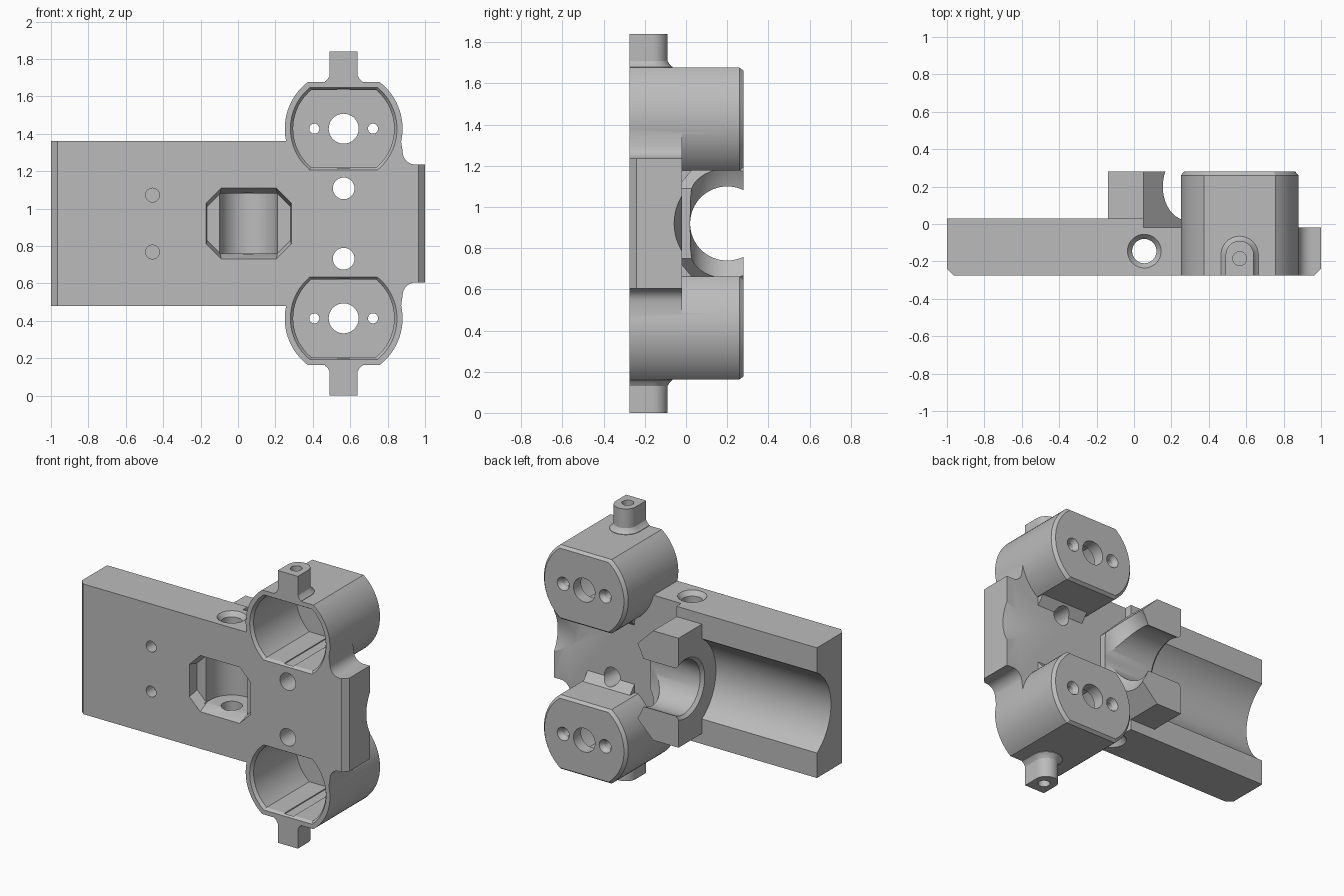
import bpy, bmesh, math

cube = bpy.data.objects.get("Cube")
if cube:
    bpy.data.objects.remove(cube, do_unlink=True)

grey = bpy.data.materials.new("plain_grey")
grey.use_nodes = True
grey.diffuse_color = (0.5, 0.5, 0.5, 1)
grey.node_tree.nodes["Principled BSDF"].inputs["Base Color"].default_value = (0.5, 0.5, 0.5, 1)

MID = 0.92      # height of the mirror plane
POD_X = 0.565   # centre of the two motor pods
FRONT, BACK = -0.275, 0.28


def loft(name, axis, layers):
    """Solid through a list of (offset, outline) layers along an axis."""
    place = {"x": lambda o, u, v: (o, u, v),
             "y": lambda o, u, v: (u, o, v),
             "z": lambda o, u, v: (u, v, o)}[axis]
    bm = bmesh.new()
    rings = [[bm.verts.new(place(o, u, v)) for u, v in pts] for o, pts in layers]
    for a, b in zip(rings, rings[1:]):
        for i in range(len(a)):
            j = (i + 1) % len(a)
            bm.faces.new((a[i], a[j], b[j], b[i]))
    bm.faces.new(rings[0])
    bm.faces.new(rings[-1])
    bmesh.ops.recalc_face_normals(bm, faces=bm.faces[:])
    mesh = bpy.data.meshes.new(name)
    bm.to_mesh(mesh)
    bm.free()
    mesh.materials.append(grey)
    ob = bpy.data.objects.new(name, mesh)
    bpy.context.collection.objects.link(ob)
    return ob


def rect(u0, u1, v0, v1):
    return [(u0, v0), (u1, v0), (u1, v1), (u0, v1)]


def circle(u, v, r, n=64):
    return [(u + r * math.cos(2 * math.pi * i / n), v + r * math.sin(2 * math.pi * i / n)) for i in range(n)]


def flat_circle(u, v, r, flat, n=24):
    """Circle cut by a flat above and below."""
    a = math.asin(flat / r)
    right = [-a + 2 * a * i / n for i in range(n + 1)]
    angles = right + [t + math.pi for t in right]
    return [(u + r * math.cos(t), v + r * math.sin(t)) for t in angles]


def octagon(u0, u1, v0, v1, c):
    return [(u0 + c, v0), (u1 - c, v0), (u1, v0 + c), (u1, v1 - c),
            (u1 - c, v1), (u0 + c, v1), (u0, v1 - c), (u0, v0 + c)]


def combine(body, tool, operation):
    mod = body.modifiers.new("combine", "BOOLEAN")
    mod.operation = operation
    mod.solver = "EXACT"
    mod.object = tool
    bpy.context.view_layer.objects.active = body
    bpy.ops.object.modifier_apply(modifier=mod.name)
    bpy.data.objects.remove(tool, do_unlink=True)


def add(axis, *layers):
    combine(body, loft("part", axis, layers), "UNION")


def cut(axis, *layers):
    combine(body, loft("cutter", axis, layers), "DIFFERENCE")


def plate_outline(x0, x1):
    """Upper half with a concave step down to the end, mirrored below."""
    top = [(x0, 1.36), (0.872, 1.36), (0.88, 1.305)]
    for i in range(1, 9):
        t = math.pi + i * math.pi / 16
        top.append((0.95 + 0.07 * math.cos(t), 1.305 + 0.07 * math.sin(t)))
    top.append((x1, 1.235))
    return top + [(x, 2 * MID - z) for x, z in reversed(top)]


# Main plate with chamfered front ends
body = loft("bracket_body", "y", [(FRONT, plate_outline(-0.965, 0.965)),
                                  (-0.24, plate_outline(-1, 1)),
                                  (-0.02, plate_outline(-1, 1))])
add("y", (-0.1, rect(-1, 0.05, 0.48, 1.36)), (0.03, rect(-1, 0.05, 0.48, 1.36)))

# Collar block behind the plate
block = [(-0.14, 0.55), (0.05, 0.55), (0.25, 0.75), (0.25, 1.09), (0.05, 1.29), (-0.14, 1.29)]
add("y", (-0.1, block), (BACK, block))

# Wide channel, narrow bore, ring-shaped relief and end scoop
cut("x", (-1.1, circle(0.2, MID, 0.32)), (-0.14, circle(0.2, MID, 0.32)))
cut("x", (-0.2, circle(0.2, MID, 0.2)), (-0.14, circle(0.2, MID, 0.2)),
    (-0.12, circle(0.2, MID, 0.18)), (0.5, circle(0.2, MID, 0.18)))
relief = []
for i in range(15):
    t = -math.pi / 2 + i * math.pi / 20
    relief.append((0.2 + 0.18 * math.sin(t), circle(POD_X, MID, 0.31 + 0.18 * math.cos(t), 96)))
cut("y", *relief)
cut("x", (0.75, circle(0.2, MID, 0.2)), (1.01, circle(0.2, MID, 0.26)))

# Roller pocket in the front, with its vertical axle hole
cut("y", (-0.3, octagon(-0.17, 0.285, 0.73, 1.11, 0.08)),
    (FRONT, octagon(-0.17, 0.285, 0.73, 1.11, 0.08)),
    (-0.2, octagon(-0.165, 0.28, 0.76, 1.08, 0.07)))
cut("z", (0.76, circle(0.055, -0.145, 0.155)), (1.08, circle(0.055, -0.145, 0.155)))
cut("y", (-0.25, rect(-0.1, 0.21, 0.76, 1.08)), (-0.145, rect(-0.1, 0.21, 0.76, 1.08)))
cut("z", (0.47, circle(0.055, -0.145, 0.09)), (0.48, circle(0.055, -0.145, 0.09)),
    (0.51, circle(0.055, -0.145, 0.065)), (1.33, circle(0.055, -0.145, 0.065)),
    (1.36, circle(0.055, -0.145, 0.09)), (1.37, circle(0.055, -0.145, 0.09)))

for side in (-1, 1):
    pod_z = MID + side * 0.507

    # Motor pod shell and the sloped bead at its foot
    add("y", (FRONT, flat_circle(POD_X, pod_z, 0.315, 0.25)),
        (0.26, flat_circle(POD_X, pod_z, 0.315, 0.25)),
        (BACK, flat_circle(POD_X, pod_z, 0.297, 0.235)))
    bead = [(-0.05, MID + side * 0.2), (-0.02, MID + side * 0.2),
            (0.03, MID + side * 0.26), (0.03, MID + side * 0.28), (-0.05, MID + side * 0.28)]
    add("x", (0.4, bead), (0.75, bead))

    # Outer lug with a flared foot and a screw hole
    def arch(r):
        curve = [(POD_X + r * math.cos(i * math.pi / 16), -0.165 + r * math.sin(i * math.pi / 16))
                 for i in range(17)]
        return [(POD_X - r, FRONT), (POD_X + r, FRONT)] + curve

    def out(d):
        return MID + side * d
    add("z", (out(0.74), arch(0.1)), (out(0.76), arch(0.1)), (out(0.77), arch(0.087)),
        (out(0.79), arch(0.075)), (out(0.92), arch(0.075)))
    cut("z", (out(0.82), circle(POD_X, -0.185, 0.037, 32)), (out(0.95), circle(POD_X, -0.185, 0.037, 32)))

    # Motor cavity with a chamfered mouth and two keyways
    cut("y", (-0.3, flat_circle(POD_X, pod_z, 0.285, 0.22)),
        (FRONT, flat_circle(POD_X, pod_z, 0.285, 0.22)),
        (-0.255, flat_circle(POD_X, pod_z, 0.27, 0.208)),
        (0.2, flat_circle(POD_X, pod_z, 0.27, 0.208)))
    key = rect(POD_X - 0.035, POD_X + 0.035, pod_z - 0.215, pod_z + 0.215)
    cut("y", (-0.26, key), (0.19, key))

    # Shaft hole and countersunk screw holes in the pod's back wall
    cut("y", (0.1, circle(POD_X, pod_z, 0.08)), (0.3, circle(POD_X, pod_z, 0.08)))
    for dx in (-0.157, 0.157):
        x = POD_X + dx
        cut("y", (0.1, circle(x, pod_z, 0.027, 32)), (0.25, circle(x, pod_z, 0.027, 32)),
            (BACK, circle(x, pod_z, 0.045, 32)), (0.3, circle(x, pod_z, 0.045, 32)))

    # Through holes between the pods and blind holes in the plate
    z = MID + side * 0.188
    cut("y", (-0.3, circle(POD_X, z, 0.058)), (0.1, circle(POD_X, z, 0.058)))
    z = MID + side * 0.152
    cut("y", (-0.3, circle(-0.457, z, 0.037, 32)), (-0.195, circle(-0.457, z, 0.037, 32)))

# Smooth the curved walls, keeping hard edges
bpy.ops.object.select_all(action="DESELECT")
body.select_set(True)
bpy.context.view_layer.objects.active = body
bpy.ops.object.shade_smooth_by_angle(angle=math.radians(25))
